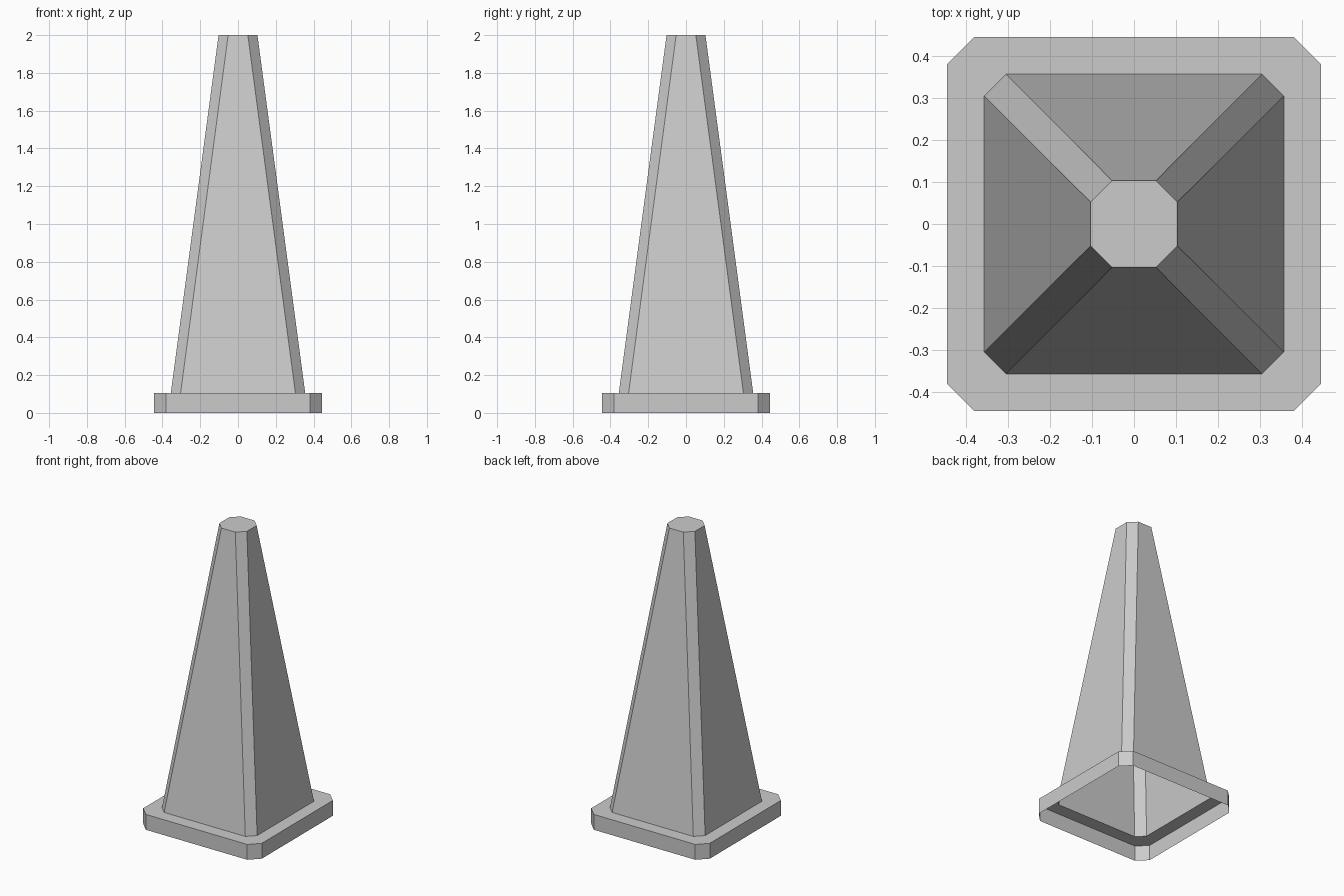
import bpy, bmesh

if "Cube" in bpy.data.objects:
    bpy.data.objects.remove(bpy.data.objects["Cube"])

# Open-bottomed shell: (half width, half length of the flat side, height)
PROFILE = [
    (0.444, 0.38, 0.0),    # skirt bottom
    (0.444, 0.38, 0.104),  # skirt top
    (0.356, 0.304, 0.104), # cone foot
    (0.103, 0.052, 2.0),   # cone tip
]


def ring(bm, h, f, z):
    """Square with cut corners, counter-clockwise."""
    pts = [(h, -f), (h, f), (f, h), (-f, h), (-h, f), (-h, -f), (-f, -h), (f, -h)]
    return [bm.verts.new((x, y, z)) for x, y in pts]


bm = bmesh.new()
rings = [ring(bm, *p) for p in PROFILE]

# Skirt wall, flange and tapered sides
for a, b in zip(rings, rings[1:]):
    for i in range(8):
        j = (i + 1) % 8
        bm.faces.new((a[i], a[j], b[j], b[i]))

# Flat tip; the underside stays open
bm.faces.new(rings[-1])

mesh = bpy.data.meshes.new("road_cone")
bm.to_mesh(mesh)
bm.free()
bpy.context.collection.objects.link(bpy.data.objects.new("road_cone", mesh))
